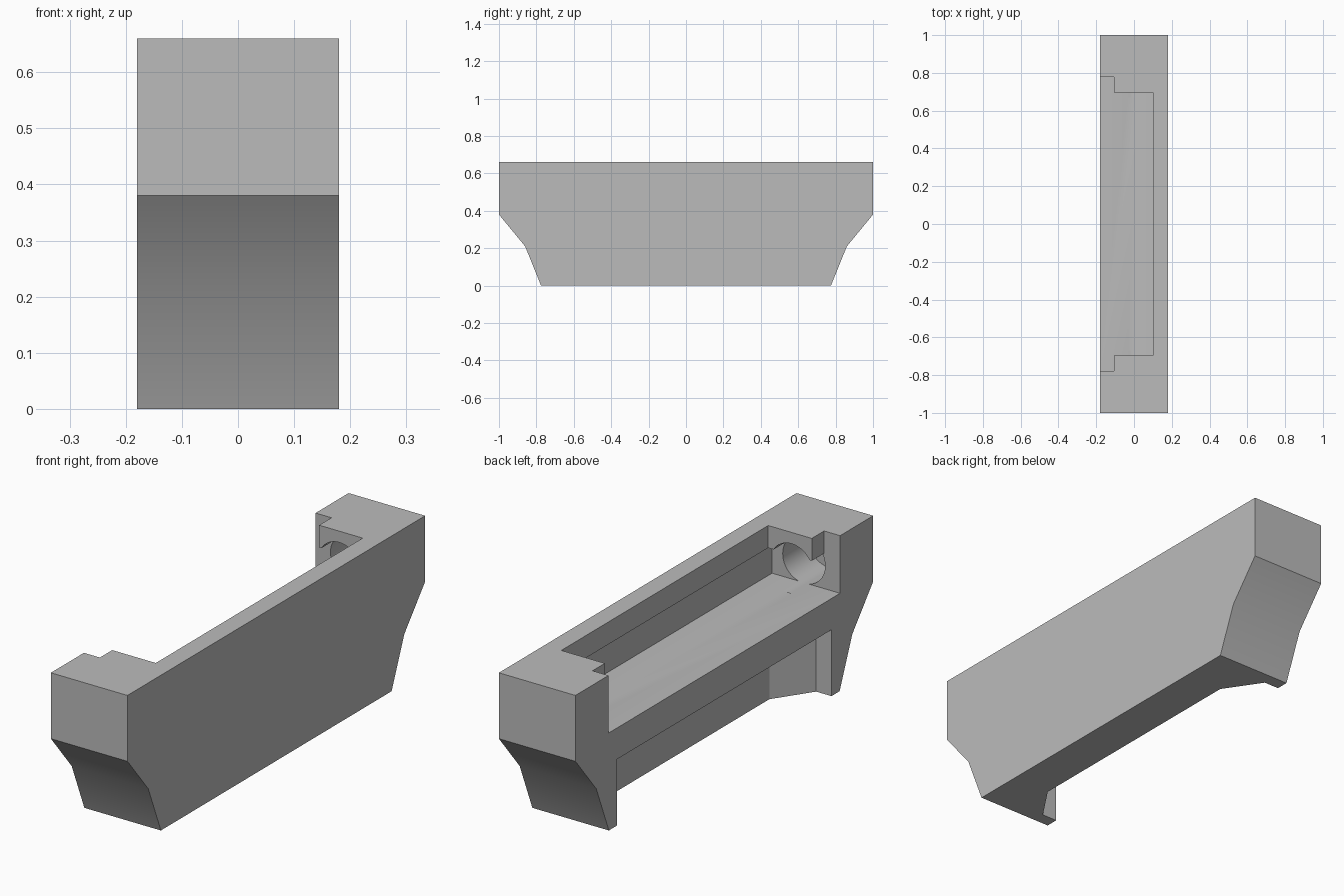
import bpy, bmesh, math
from mathutils import Vector

if "Cube" in bpy.data.objects:
    bpy.data.objects.remove(bpy.data.objects["Cube"], do_unlink=True)

grey = bpy.data.materials.new("plain_grey")
grey.use_nodes = True
grey.diffuse_color = (0.5, 0.5, 0.5, 1)
grey.node_tree.nodes["Principled BSDF"].inputs["Base Color"].default_value = (0.5, 0.5, 0.5, 1)


def prism(name, outline, sweep):
    """Extrude a closed outline of 3D points along a vector."""
    bm = bmesh.new()
    face = bm.faces.new([bm.verts.new(p) for p in outline])
    moved = bmesh.ops.extrude_face_region(bm, geom=[face])["geom"]
    verts = [v for v in moved if isinstance(v, bmesh.types.BMVert)]
    bmesh.ops.translate(bm, verts=verts, vec=Vector(sweep))
    bmesh.ops.recalc_face_normals(bm, faces=bm.faces)
    mesh = bpy.data.meshes.new(name)
    bm.to_mesh(mesh)
    bm.free()
    mesh.materials.append(grey)
    obj = bpy.data.objects.new(name, mesh)
    bpy.context.collection.objects.link(obj)
    return obj


def mirrored(half):
    """Complete a half outline of (a, y) pairs across y = 0."""
    return half + [(a, -y) for a, y in reversed(half)]


def plan_cutter(name, half, low, high):
    return prism(name, [(x, y, low) for x, y in mirrored(half)], (0, 0, high - low))


# Solid body from its tapered side profile
side = mirrored([(0, 0.775), (0.21, 0.86), (0.38, 1), (0.66, 1)])
body = prism("housing_body", [(-0.18, y, z) for z, y in side], (0.36, 0, 0))

cutters = [
    # Tray under the overhanging lip
    plan_cutter("tray_cutter", [(-0.3, 0.778), (0.14, 0.778)], 0.415, 0.565),
    # Stepped opening through the lip
    plan_cutter("opening_cutter",
                [(-0.3, 0.778), (-0.105, 0.778), (-0.105, 0.695), (0.1, 0.695)], 0.5, 0.8),
    # Recess below the shelf, with slanted inner corners
    plan_cutter("lower_recess_cutter",
                [(-0.3, 0.72), (-0.108, 0.72), (0, 0.56)], -0.1, 0.282),
]

# Blind round sockets in both end blocks
for side_name, s in (("front", -1), ("back", 1)):
    ring = [(-0.01 + 0.1 * math.cos(a), s * 0.67, 0.512 + 0.1 * math.sin(a))
            for a in (math.tau * i / 48 for i in range(48))]
    cutters.append(prism(side_name + "_socket_cutter", ring, (0, s * 0.28, 0)))

# Carve the body and drop the cutters
bpy.context.view_layer.objects.active = body
body.select_set(True)
for cutter in cutters:
    mod = body.modifiers.new(cutter.name, "BOOLEAN")
    mod.operation = "DIFFERENCE"
    mod.solver = "EXACT"
    mod.object = cutter
    cutter.hide_render = True
    bpy.ops.object.modifier_apply(modifier=mod.name)
    bpy.data.objects.remove(cutter, do_unlink=True)

bpy.ops.object.shade_smooth_by_angle(angle=math.radians(30))
